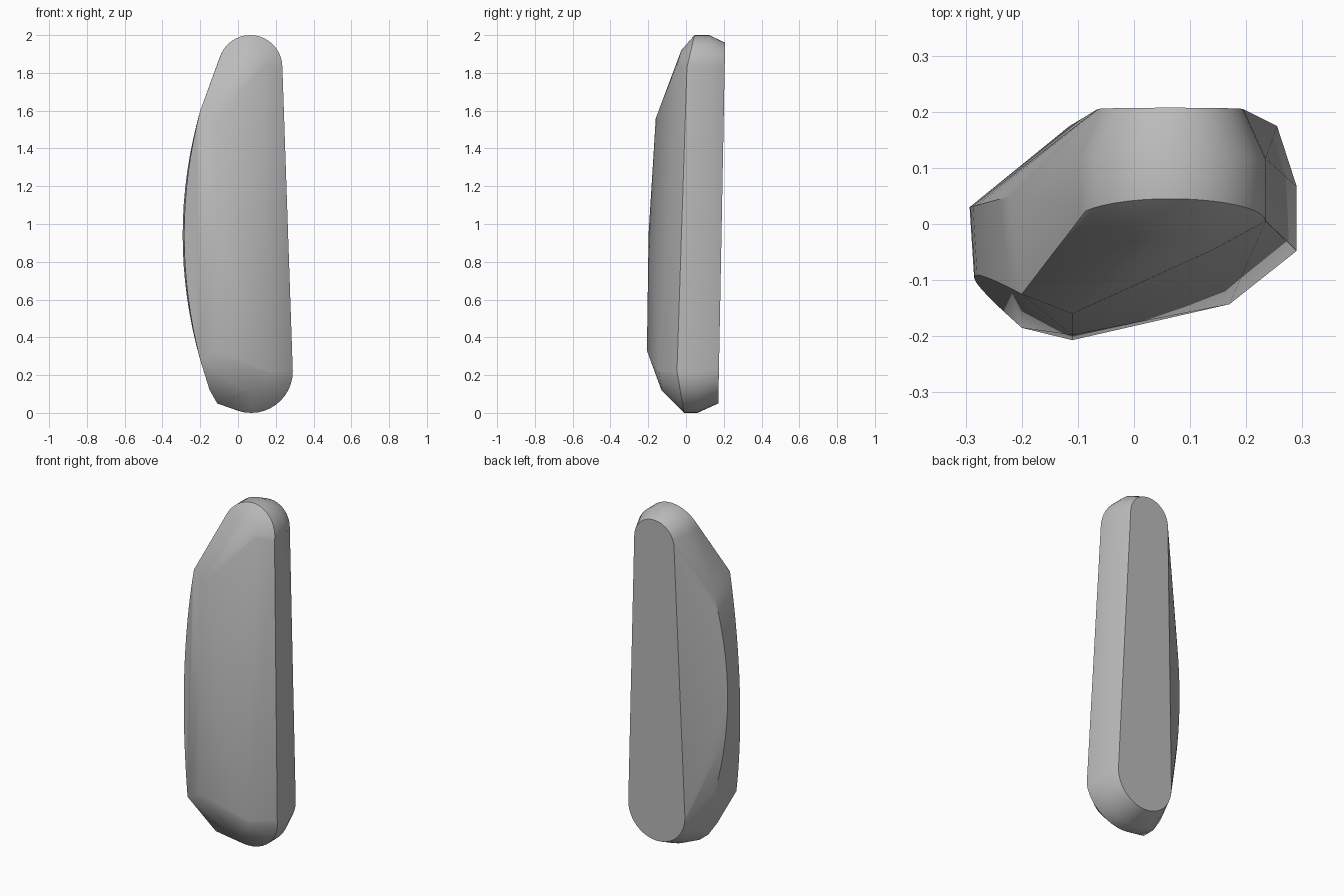
import bpy, bmesh, math

cube = bpy.data.objects.get("Cube")
if cube:
    bpy.data.objects.remove(cube, do_unlink=True)

grey = bpy.data.materials.new("plain grey")
grey.use_nodes = True
tone = (0.5, 0.5, 0.5, 1)
grey.diffuse_color = tone
grey.node_tree.nodes["Principled BSDF"].inputs["Base Color"].default_value = tone


def depth_at(z, stops):
    """Piecewise linear depth from (height, depth) stops in rising height."""
    for (z0, y0), (z1, y1) in zip(stops, stops[1:]):
        if z <= z1:
            return y0 + (y1 - y0) * (z - z0) / (z1 - z0)
    return stops[-1][1]


def capsule(x, top_z, top_r, low_z, low_r, stops, steps=20):
    """Tapered upright capsule outline with a depth that follows height."""
    points = []
    for cx, cz, r, start in ((x - 0.005, top_z, top_r, 0), (x, low_z, low_r, math.pi)):
        for i in range(steps + 1):
            a = start + math.pi * i / steps
            z = cz + r * math.sin(a)
            points.append((cx + r * math.cos(a), depth_at(z, stops), z))
    return points


# Wall rims, from front to back, and the flat back panel
points = capsule(0.07, 1.83, 0.17, 0.22, 0.22,
                 [(0, -0.01), (0.25, -0.053), (1.83, 0.005), (2, 0.045)])
points += capsule(0.07, 1.83, 0.17, 0.22, 0.22, [(0, 0.06), (2, 0.122)])
points += capsule(0.07, 1.83, 0.13, 0.235, 0.185, [(0, 0.17), (2, 0.208)])

# Raised front panel
points += capsule(0.07, 1.845, 0.075, 0.22, 0.1,
                  [(0.12, -0.13), (0.22, -0.143), (1.84, -0.048), (1.92, -0.025)])
points += [(-0.11, -0.16, 1.56), (-0.11, -0.198, 0.95), (-0.11, -0.207, 0.33)]

# Bulging side
steps = 16
for i in range(steps + 1):
    t = i / steps
    swell = 1 - (2 * t - 1) ** 2
    z = 0.28 + 1.32 * t
    points.append((-0.2 - 0.085 * swell, -0.185 + 0.06 * t + 0.06 * swell, z))
    points.append((-0.2 - 0.093 * swell, 0.055 - 0.025 * swell, z))

# Blunt lower corner
points += [(-0.15, -0.08, 0.12), (-0.15, 0.04, 0.12),
           (-0.11, -0.05, 0.05), (-0.11, 0.03, 0.05)]

# Skin the outlines into one solid shell
bm = bmesh.new()
verts = [bm.verts.new(p) for p in points]
hull = bmesh.ops.convex_hull(bm, input=verts)
loose = {g for g in hull["geom_interior"] + hull["geom_unused"]
         if isinstance(g, bmesh.types.BMVert)}
bmesh.ops.delete(bm, geom=[v for v in loose if not v.link_faces], context="VERTS")
bmesh.ops.dissolve_limit(bm, angle_limit=math.radians(1),
                         verts=bm.verts[:], edges=bm.edges[:])
bmesh.ops.recalc_face_normals(bm, faces=bm.faces[:])
mesh = bpy.data.meshes.new("rounded_shell")
bm.to_mesh(mesh)
bm.free()
mesh.materials.append(grey)

shell = bpy.data.objects.new("rounded_shell", mesh)
bpy.context.collection.objects.link(shell)
bpy.context.view_layer.objects.active = shell
shell.select_set(True)
bpy.ops.object.shade_smooth_by_angle(angle=math.radians(30))
